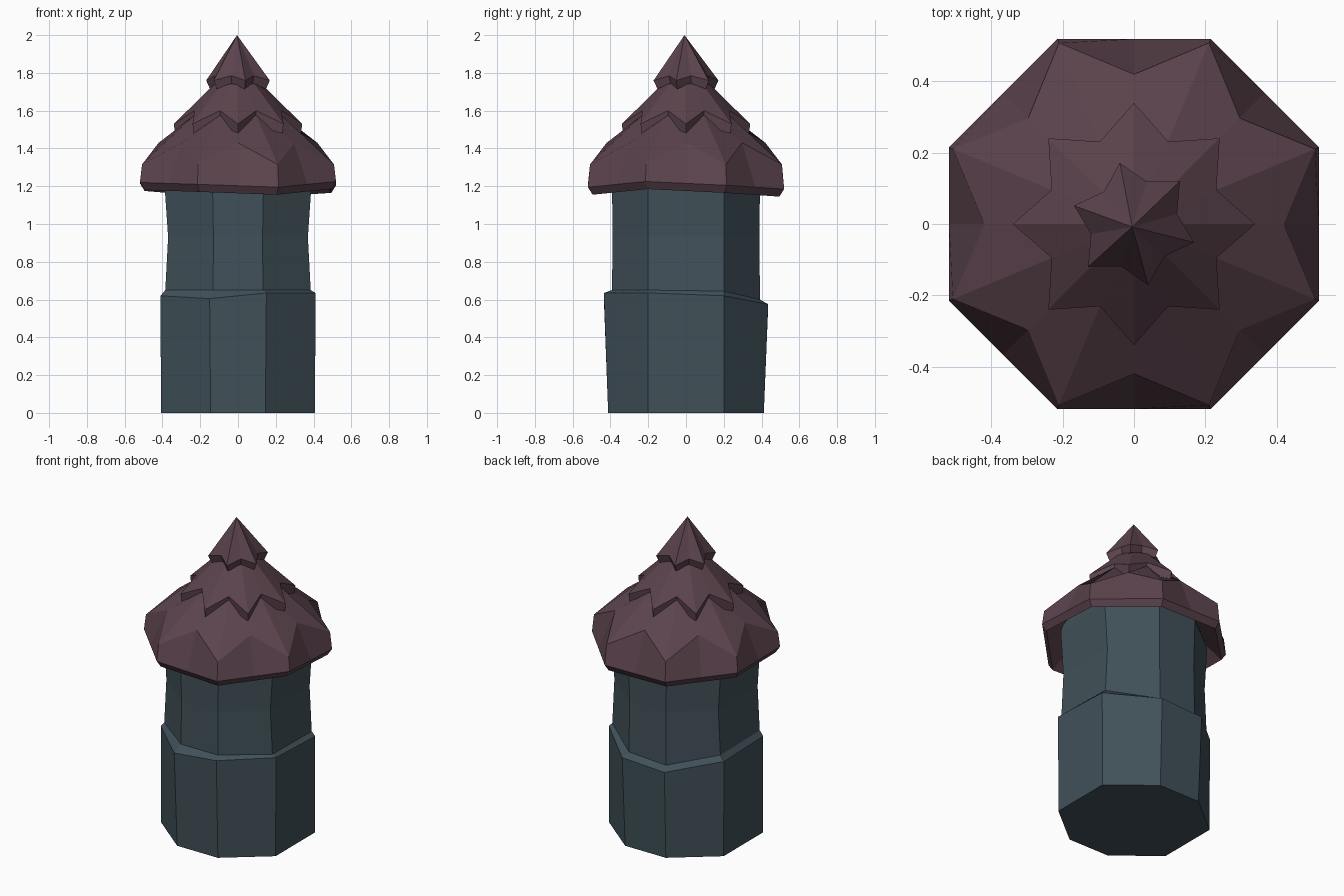
import bpy, bmesh
from math import cos, sin, radians

if "Cube" in bpy.data.objects:
    bpy.data.objects.remove(bpy.data.objects["Cube"])


def material(name, rgb):
    m = bpy.data.materials.new(name)
    m.diffuse_color = (*rgb, 1)
    m.use_nodes = True
    m.node_tree.nodes["Principled BSDF"].inputs["Base Color"].default_value = m.diffuse_color
    return m


SLATE = material("blue grey stone", (0.052, 0.082, 0.100))
PLUM = material("plum roof", (0.105, 0.056, 0.074))


def loft(name, rings, mat, apex=None):
    """Skin a stack of closed rings; close with flat caps or an apex."""
    bm = bmesh.new()
    vr = [[bm.verts.new(p) for p in ring] for ring in rings]
    n = len(vr[0])
    for a, b in zip(vr, vr[1:]):
        for i in range(n):
            j = (i + 1) % n
            bm.faces.new((a[i], a[j], b[j], b[i]))
    bm.faces.new(vr[0][::-1])
    if apex:
        top = bm.verts.new(apex)
        for i in range(n):
            bm.faces.new((vr[-1][i], vr[-1][(i + 1) % n], top))
    else:
        bm.faces.new(vr[-1])
    bmesh.ops.recalc_face_normals(bm, faces=bm.faces)
    me = bpy.data.meshes.new(name)
    bm.to_mesh(me)
    bm.free()
    me.materials.append(mat)
    ob = bpy.data.objects.new(name, me)
    bpy.context.collection.objects.link(ob)
    return ob


def octagon(a, b, c, d, zs):
    """Slightly uneven octagon: corners (+-a, +-b) and (+-c, +-d)."""
    pts = [(a, b), (c, d), (-c, d), (-a, b), (-a, -b), (-c, -d), (c, -d), (a, -b)]
    return [(x, y, z) for (x, y), z in zip(pts, zs)]


def star(n, phase, r_tip, z_tip, r_val, z_val, dz=None):
    """Ring alternating between n tips and n valleys, dz offsets the tips."""
    dz = dz or [0] * n
    ring = []
    for i in range(n):
        a = radians(phase + 360 * i / n)
        b = a + radians(180 / n)
        mid = (dz[i] + dz[(i + 1) % n]) / 2
        ring.append((r_tip * cos(a), r_tip * sin(a), z_tip + dz[i]))
        ring.append((r_val * cos(b), r_val * sin(b), z_val + mid))
    return ring


# tower: wide base, bevelled uneven ledge, slightly waisted upper shaft
ledge = [0.62, 0.575, 0.56, 0.61, 0.62, 0.605, 0.635, 0.635]
inner = [0.645, 0.60, 0.585, 0.645, 0.65, 0.65, 0.65, 0.65]
loft("tower", [
    octagon(0.408, 0.20, 0.145, 0.412, [0] * 8),
    octagon(0.410, 0.20, 0.150, 0.435, ledge),
    octagon(0.385, 0.20, 0.132, 0.392, inner),
    octagon(0.370, 0.20, 0.130, 0.388, [0.93] * 8),
    octagon(0.390, 0.20, 0.135, 0.392, [1.22] * 8),
    octagon(0.370, 0.18, 0.130, 0.370, [1.30] * 8),
], SLATE)

# lower roof: eight-sided eave with pointed corners
sag = [-0.005, -0.025, -0.02, 0.005, 0.01, 0.0, -0.015, 0.015]
loft("lower_roof", [
    star(8, 22.5, 0.40, 1.29, 0.37, 1.29),
    star(8, 22.5, 0.535, 1.17, 0.494, 1.17, sag),
    star(8, 22.5, 0.562, 1.21, 0.519, 1.21, sag),
    star(8, 22.5, 0.550, 1.315, 0.42, 1.43),
    star(8, 22.5, 0.25, 1.575, 0.25, 1.53),
], PLUM, (0, 0, 1.62))

# middle roof: eight-pointed star skirt
loft("middle_roof", [
    star(8, 0, 0.20, 1.52, 0.18, 1.55),
    star(8, 0, 0.332, 1.465, 0.242, 1.55),
    star(8, 0, 0.340, 1.53, 0.250, 1.60),
    star(8, 0, 0.125, 1.74, 0.125, 1.735),
], PLUM, (0, 0, 1.78))

# top roof: six-pointed star cap with a spire tip
loft("top_roof", [
    star(6, 43, 0.09, 1.74, 0.09, 1.74),
    star(6, 43, 0.155, 1.715, 0.112, 1.745),
    star(6, 43, 0.176, 1.76, 0.124, 1.785),
], PLUM, (-0.005, -0.008, 2.0))
